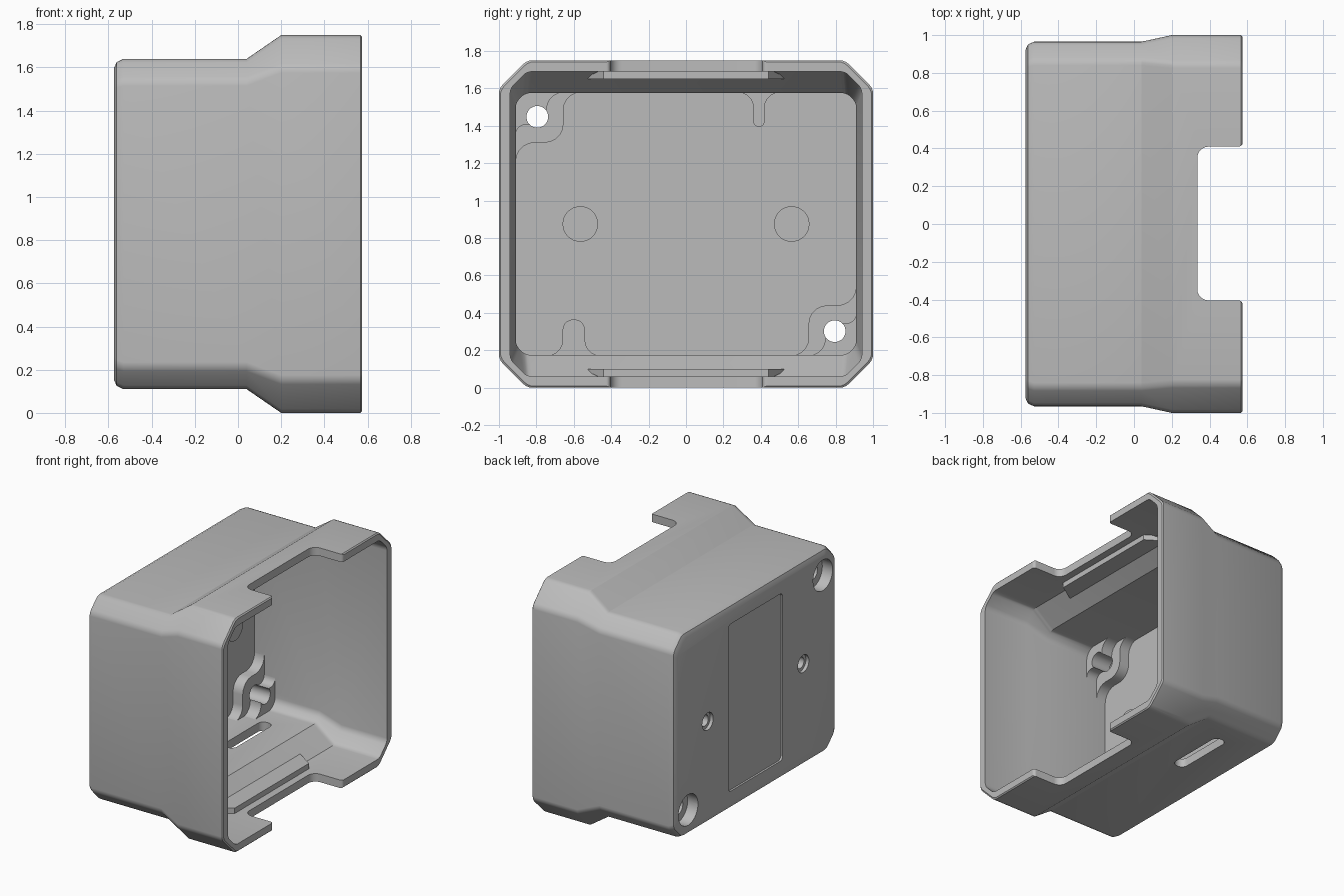
import bpy, bmesh, math

cube = bpy.data.objects.get("Cube")
if cube:
    bpy.data.objects.remove(cube)

MID = 0.875          # height of the box axis
FLOOR = -0.5         # inner face of the closed end

grey = bpy.data.materials.new("grey plastic")
grey.use_nodes = True
grey.diffuse_color = (0.5, 0.5, 0.5, 1)
grey.node_tree.nodes["Principled BSDF"].inputs["Base Color"].default_value = (0.5, 0.5, 0.5, 1)


def rounded(corners, steps=5):
    """Outline from (u, v, radius) corners, each rounded with a short curve."""
    out = []
    n = len(corners)
    for i, (u, v, r) in enumerate(corners):
        if r == 0:
            out.append((u, v))
            continue
        ends = []
        for j in (i - 1, (i + 1) % n):
            du, dv = corners[j][0] - u, corners[j][1] - v
            k = r / math.hypot(du, dv)
            ends.append((u + du * k, v + dv * k))
        (au, av), (bu, bv) = ends
        for s in range(steps + 1):
            t = s / steps
            # weight 0.7 on the corner makes a near circular arc
            wa, wc, wb = (1 - t) ** 2, 1.41 * t * (1 - t), t * t
            w = wa + wc + wb
            out.append(((wa * au + wc * u + wb * bu) / w, (wa * av + wc * v + wb * bv) / w))
    return out


def rect(u0, u1, v0, v1, r):
    return rounded([(u0, v0, r), (u1, v0, r), (u1, v1, r), (u0, v1, r)])


def circle(u, v, r, n=32):
    return [(u + r * math.cos(i * math.tau / n), v + r * math.sin(i * math.tau / n)) for i in range(n)]


def loft(name, rings):
    bm = bmesh.new()
    loops = [[bm.verts.new(p) for p in ring] for ring in rings]
    n = len(loops[0])
    for a, b in zip(loops, loops[1:]):
        for i in range(n):
            j = (i + 1) % n
            bm.faces.new((a[i], a[j], b[j], b[i]))
    bm.faces.new(loops[0][::-1])
    bm.faces.new(loops[-1])
    bmesh.ops.recalc_face_normals(bm, faces=bm.faces)
    mesh = bpy.data.meshes.new(name)
    bm.to_mesh(mesh)
    bm.free()
    mesh.materials.append(grey)
    ob = bpy.data.objects.new(name, mesh)
    bpy.context.collection.objects.link(ob)
    return ob


def prism_x(name, outline, x0, x1):
    return loft(name, [[(x, u, v) for u, v in outline] for x in (x0, x1)])


def prism_z(name, outline, z0, z1):
    return loft(name, [[(u, v, z) for u, v in outline] for z in (z0, z1)])


def octagon(x, hy, hz, c, r=0.025):
    """Chamfered rectangle across the box at x."""
    pts = [(hy, hz - c), (hy - c, hz), (c - hy, hz), (-hy, hz - c),
           (-hy, c - hz), (c - hy, -hz), (hy - c, -hz), (hy, c - hz)]
    return [(x, y, MID + z) for y, z in rounded([(y, z, r) for y, z in pts], 3)]


def cut(ob, cutters):
    bpy.ops.object.select_all(action='DESELECT')
    bpy.context.view_layer.objects.active = ob
    ob.select_set(True)
    for c in cutters:
        mod = ob.modifiers.new("cut", 'BOOLEAN')
        mod.operation = 'DIFFERENCE'
        mod.solver = 'EXACT'
        mod.object = c
        bpy.ops.object.modifier_apply(modifier=mod.name)


# Outer body, flaring towards the open end
shell = loft("shell", [
    octagon(-0.575, 0.92, 0.72, 0.085),
    octagon(-0.562, 0.95, 0.75, 0.095),
    octagon(-0.53, 0.965, 0.765, 0.1),
    octagon(0.04, 0.965, 0.765, 0.1),
    octagon(0.2, 1, 0.875, 0.15),
    octagon(0.567, 1, 0.875, 0.15),
    octagon(0.575, 0.992, 0.867, 0.15)])

# Cutters: cavity, cable openings, slot, label recess
cavity = loft("cavity_cutter", [
    octagon(FLOOR, 0.91, 0.7, 0.05),
    octagon(0.04, 0.91, 0.7, 0.05),
    octagon(0.2, 0.94, 0.815, 0.09),
    octagon(0.6, 0.94, 0.815, 0.09)])
opening = prism_z("opening_cutter", rounded([
    (0.335, -0.405, 0.06), (0.575, -0.405, 0.02), (0.575, -0.43, 0), (0.65, -0.43, 0),
    (0.65, 0.435, 0), (0.575, 0.435, 0), (0.575, 0.41, 0.02), (0.335, 0.41, 0.06)]), -0.1, 1.9)
slot = prism_z("slot_cutter", rect(-0.28, -0.18, 0.2, 0.68, 0.045), -0.1, 0.3)
label = prism_x("label_cutter", rect(-0.32, 0.32, 0.25, 1.5, 0.03), -0.6, -0.56)

# Cutters: stepped corner holes and blind middle screw holes
holes = []
for s in (-1, 1):
    y, z = 0.795 * s, MID - 0.573 * s
    holes += [prism_x("hole_cutter", circle(y, z, 0.058), -0.7, 0),
              prism_x("counterbore_cutter", circle(y, z, 0.115), -0.6, -0.49),
              prism_x("screw_cutter", circle(0.565 * s, MID, 0.042), -0.7, -0.45),
              prism_x("countersink_cutter", circle(0.565 * s, MID, 0.065), -0.6, -0.55)]

cut(shell, [cavity, opening, slot, label] + holes)
parts = [shell]

# Two-step corner bosses, one the half-turn copy of the other
lower = [(-0.85, 1.6, 0), (-0.93, 1.52, 0), (-0.93, 1.19, 0), (-0.91, 1.19, 0),
         (-0.91, 1.31, 0.1), (-0.655, 1.31, 0.1), (-0.655, 1.578, 0.09), (-0.54, 1.578, 0), (-0.54, 1.6, 0)]
upper = [(-0.85, 1.6, 0), (-0.93, 1.52, 0), (-0.93, 1.34, 0), (-0.91, 1.34, 0),
         (-0.91, 1.405, 0.05), (-0.745, 1.405, 0.07), (-0.745, 1.578, 0.09), (-0.62, 1.578, 0), (-0.62, 1.6, 0)]
for s, side in ((1, "top"), (-1, "bottom")):
    for step, pts, x0, x1 in (("lower", lower, -0.52, -0.42), ("upper", upper, -0.44, -0.33)):
        outline = rounded([(y * s, MID + (z - MID) * s, r) for y, z, r in pts])
        parts.append(prism_x(f"{side}_corner_boss_{step}", outline, x0, x1))
        cut(parts[-1], holes)

# Round screw bosses in the middle
for s, side in ((-1, "front"), (1, "back")):
    parts.append(prism_x(f"{side}_screw_boss", circle(0.565 * s, MID, 0.095), -0.52, -0.42))
    cut(parts[-1], holes)


# Flared locating ribs on the closed end
def rib(name, y, half, tip, flare, s):
    base, wall = MID + 0.703 * s, MID + 0.725 * s
    side = [(half + flare + 0.03, wall, 0), (half + flare + 0.03, base, 0),
            (half, base, flare), (half, tip, half * 0.95)]
    pts = [(y + a, z, r) for a, z, r in side] + [(y - a, z, r) for a, z, r in side[::-1]]
    parts.append(prism_x(name, rounded(pts), -0.52, -0.42))


rib("top_rib", 0.39, 0.03, 1.395, 0.08, 1)
rib("bottom_rib", -0.6, 0.06, 0.365, 0.08, -1)

# Stiffening ledges inside, behind the cable openings
ledge = [(0.1, -0.555), (0.28, -0.44), (0.28, 0.44), (0.1, 0.555)]
parts.append(prism_z("bottom_ledge", ledge, 0.045, 0.1))
parts.append(prism_z("top_ledge", ledge, 1.65, 1.705))
# Trim ledges where they would pass through the sloped wall
for s, ob in ((-1, parts[-2]), (1, parts[-1])):
    for v in ob.data.vertices:
        if v.co.x < 0.2 and abs(v.co.z - MID) > 0.8:
            v.co.z = MID + 0.775 * s

for c in [cavity, opening, slot, label] + holes:
    bpy.data.objects.remove(c)

bpy.ops.object.select_all(action='DESELECT')
for ob in parts:
    ob.select_set(True)
bpy.context.view_layer.objects.active = shell
bpy.ops.object.shade_smooth_by_angle(angle=math.radians(30))
